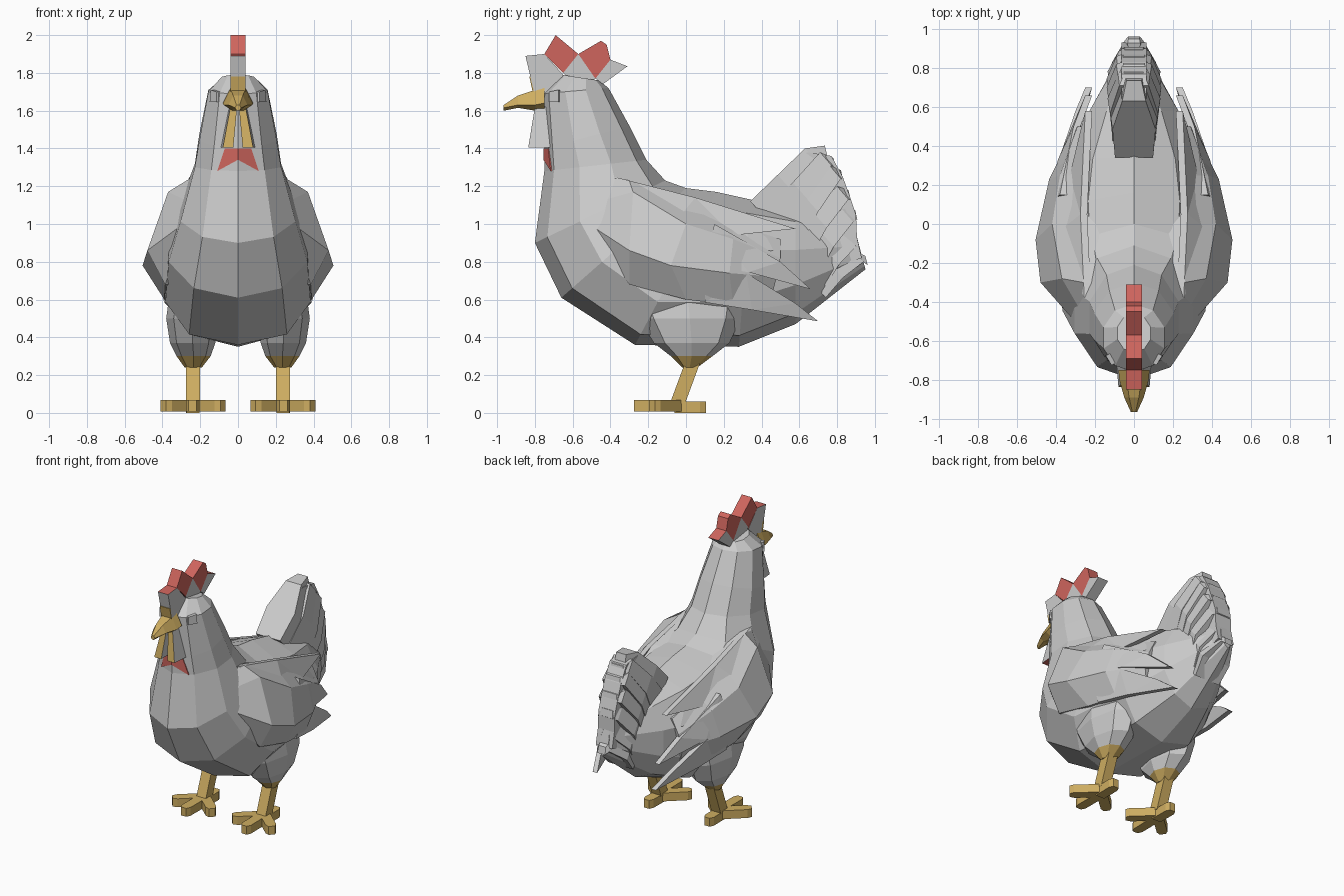
import bpy, bmesh
from math import sin, cos, pi
from mathutils import Vector

if "Cube" in bpy.data.objects:
    bpy.data.objects.remove(bpy.data.objects["Cube"])


def material(name, rgb):
    m = bpy.data.materials.new(name)
    m.diffuse_color = (*rgb, 1)
    m.use_nodes = True
    m.node_tree.nodes["Principled BSDF"].inputs["Base Color"].default_value = m.diffuse_color
    return m


GREY = material("feather_grey", (0.8, 0.8, 0.8))
RED = material("comb_red", (0.62, 0.13, 0.11))
GOLD = material("beak_gold", (0.62, 0.42, 0.12))
MATS = [GREY, RED, GOLD]


def loft(name, rings, mat=0, paint=None, sx=1):
    """Skin a list of equal-length closed rings, with flat end caps."""
    bm = bmesh.new()
    vs = [[bm.verts.new((p[0] * sx, p[1], p[2])) for p in r] for r in rings]
    n = len(vs[0])
    for a, b in zip(vs, vs[1:]):
        for i in range(n):
            j = (i + 1) % n
            bm.faces.new((a[i], a[j], b[j], b[i]))
    bm.faces.new(vs[0])
    bm.faces.new(vs[-1])
    bmesh.ops.recalc_face_normals(bm, faces=bm.faces)
    for f in bm.faces:
        f.material_index = mat
        if paint:
            f.material_index = paint(f.calc_center_median(), f.normal, mat)
    me = bpy.data.meshes.new(name)
    bm.to_mesh(me)
    bm.free()
    for m in MATS:
        me.materials.append(m)
    ob = bpy.data.objects.new(name, me)
    bpy.context.collection.objects.link(ob)
    return ob


def prism(name, pts, offset, mat=0, paint=None, sx=1):
    """Extrude a 3D outline along an offset."""
    o = Vector(offset)
    return loft(name, [pts, [Vector(p) + o for p in pts]], mat, paint, sx)


def slab(name, yz, half, mat=0, paint=None):
    return prism(name, [(-half, y, z) for y, z in yz], (2 * half, 0, 0), mat, paint)


def oval(front, back, w, boxy=0, n=10):
    """Ring between a front/bottom point and a back/top point; boxy squares off the bottom."""
    f, b = Vector((0, *front)), Vector((0, *back))
    c, h = (f + b) / 2, (f - b) / 2
    ring = []
    for i in range(n):
        u, v = cos(2 * pi * i / n), sin(2 * pi * i / n)
        if u > 0:
            u, v = u ** (1 - boxy), (1 if v > 0 else -1) * abs(v) ** (1 - boxy * .6)
        ring.append(c + h * u + Vector((w * v, 0, 0)))
    return ring


def flat(x, y, z, rx, ry, n=8):
    return [(x + rx * cos(2 * pi * i / n), y + ry * sin(2 * pi * i / n), z)
            for i in range(n)]


def rect(y, z, half, dy, dz):
    """Rectangle across x, with thickness along (dy, dz)."""
    return [(-half, y, z), (half, y, z), (half * 1.1, y + dy, z + dz), (-half * 1.1, y + dy, z + dz)]


# Head, neck and body in one skin
loft("body", [oval(*r) for r in [
    ((-.66, 1.79), (-.46, 1.76), .09), ((-.76, 1.69), (-.41, 1.72), .165),
    ((-.75, 1.4), (-.30, 1.52), .215), ((-.75, 1.28), (-.21, 1.34), .24),
    ((-.80, .9), (-.11, 1.23), .32), ((-.66, .61), (.0, 1.19), .385, .1),
    ((-.27, .36), (.16, 1.17), .40, .3), ((.28, .35), (.34, 1.13), .36, .2),
    ((.58, .47), (.58, 1.07), .24), ((.95, .76), (.9, .95), .035)]])


# Comb: grey base with red points and a red rim; gold strip over the beak
def rim(c, n, mat):
    return 1 if n.z > 0.3 else mat


slab("comb_front", [(-.85, 1.89), (-.75, 1.9), (-.65, 1.79), (-.70, 1.68), (-.80, 1.68)], .04, 0, rim)
slab("beak_bridge", [(-.829, 1.78), (-.81, 1.78), (-.79, 1.69), (-.81, 1.69)], .04, 2)
slab("comb_point_front", [(-.75, 1.9), (-.69, 2.0), (-.57, 1.9), (-.65, 1.8)], .04, 1)
slab("comb_middle", [(-.65, 1.8), (-.57, 1.9), (-.48, 1.77), (-.55, 1.7)], .04)
slab("comb_point_back", [(-.57, 1.9), (-.45, 1.97), (-.42, 1.95), (-.40, 1.87), (-.48, 1.77)], .04, 1)
slab("comb_back", [(-.48, 1.77), (-.40, 1.87), (-.31, 1.835), (-.44, 1.74)], .04, 0, rim)

# Beak
loft("beak", [[(-w, y, m), (-w * .5, y, t), (w * .5, y, t), (w, y, m), (w * .4, y, b), (-w * .4, y, b)]
              for y, w, t, m, b in [(-.75, .08, 1.72, 1.64, 1.60), (-.80, .075, 1.71, 1.63, 1.60),
                                    (-.89, .05, 1.68, 1.63, 1.615), (-.965, .016, 1.63, 1.615, 1.60)]], 2)

# Tail: a core with a fan of overlapping feathers
slab("tail_core", [(.36, 1.1), (.64, 1.38), (.77, 1.36), (.83, 1.25), (.87, 1.14), (.90, 1.05),
                   (.905, .93), (.93, .82), (.6, .7)], .065)
fan = [((.34, 1.12), (.63, 1.40), (.735, 1.415), .13, .055),
       ((.42, 1.06), (.71, 1.38), (.78, 1.35), .145, .068),
       ((.48, 1.00), (.76, 1.31), (.82, 1.285), .15, .075),
       ((.53, .94), (.80, 1.20), (.86, 1.18), .15, .075),
       ((.58, .86), (.825, 1.08), (.895, 1.075), .145, .065),
       ((.62, .80), (.84, .95), (.90, .94), .13, .055),
       ((.62, .74), (.88, .87), (.95, .83), .12, .04)]
for i, (root, mid, tip, w0, w1) in enumerate(fan):
    loft(f"tail_feather_{i + 1}", [rect(*root, w0 * .75, .12, -.13),
                                   rect((root[0] + mid[0]) / 2, (root[1] + mid[1]) / 2, w0 * .85, .08, -.09),
                                   rect(*mid, w1 * 1.1, .06, -.07),
                                   rect(*tip, w1 * .7, .012, -.05)])


def wattle_paint(c, n, mat):
    return 1 if n.z < -0.8 else 2 if n.y < -0.6 else mat


for side, s in (("left", -1), ("right", 1)):
    # Wattle: gold front, grey side, red underside
    loft(side + "_wattle", [[(.005, -.80, 1.62), (.04, -.80, 1.62), (.05, -.70, 1.62), (.005, -.70, 1.62)],
                            [(.025, -.835, 1.405), (.08, -.835, 1.405), (.09, -.72, 1.405), (.025, -.72, 1.405)]],
         0, wattle_paint, s)
    # Red throat patch
    prism(side + "_throat_patch", [(0, -.755, 1.40), (.07, -.73, 1.40), (.11, -.716, 1.28), (0, -.755, 1.34)],
          (0, .03, 0), 1, None, s)
    # Eye
    prism(side + "_eye", [(.115, -.725, 1.645), (.115, -.725, 1.70), (.145, -.675, 1.71), (.15, -.675, 1.645)],
          (-.04, .02, 0), 0, None, s)
    # Wing: shoulder shell tapering back, with feather blades behind
    wing = [[(.24, -.39, 1.25), (.265, -.46, 1.12), (.29, -.515, 1.0), (.32, -.45, .87)],
            [(.26, -.30, 1.23), (.37, -.28, 1.17), (.48, -.30, .86), (.385, -.30, .68)],
            [(.28, 0, 1.13), (.42, 0, 1.0), (.505, -.08, .78), (.39, 0, .60)],
            [(.27, .25, 1.0), (.38, .25, .92), (.435, .23, .74), (.36, .25, .57)],
            [(.24, .50, .92), (.29, .50, .82), (.31, .48, .72), (.27, .45, .60)]]
    loft(side + "_wing", [r + [(.2, r[3][1], r[3][2]), (.17, r[0][1], r[0][2])] for r in wing], 0, None, s)
    blades = [("upper", [(.255, -.38, 1.25), (.275, .05, 1.14), (.25, .58, .975), (.33, .25, .94), (.40, -.05, 1.02)]),
              ("middle", [(.38, .15, 1.0), (.31, .5, .80), (.25, .66, .655), (.39, .33, .745), (.45, .10, .78)]),
              ("lower", [(.45, .10, .80), (.39, .32, .74), (.30, .58, .58), (.25, .70, .485), (.35, .35, .545), (.39, .10, .585)])]
    for label, pts in blades:
        ob = prism(f"{side}_{label}_wing_feather", pts, (-.035, 0, 0), 0, None, s)
        ob.modifiers.new("facets", "TRIANGULATE")
    # Thigh flaring into the body, and its gold cuff
    loft(side + "_thigh", [flat(.20, .0, .72, .15, .34), flat(.245, .02, .50, .135, .27),
                           flat(.24, .03, .37, .12, .20), flat(.235, .03, .30, .09, .11)], 0, None, s)
    loft(side + "_leg_cuff", [flat(.235, .03, .30, .09, .11), flat(.237, .02, .24, .045, .04)], 2, None, s)
    # Shank
    loft(side + "_leg", [[(.237 + a * .037, y + b * .04, z) for a, b in ((-1, -1), (1, -1), (1, 1), (-1, 1))]
                         for y, z in [(.04, .28), (-.045, .05)]], 2, None, s)
    # Toes
    for name, tip in [("inner", (.08, -.18)), ("middle", (.24, -.275)),
                      ("outer", (.395, -.18)), ("back", (.24, .105))]:
        base, end = Vector((.238, -.04, 0)), Vector((*tip, 0))
        d = (end - base).normalized()
        p = Vector((-d.y, d.x, 0)) * .035
        base -= d * .02
        drop = 0 if name == "back" else .008
        prism(f"{side}_{name}_toe", [q + Vector((0, 0, drop)) for q in (
            base + p, base - p, end - d * .03 - p, end - p * .6, end + p * .6, end - d * .03 + p)],
            (0, 0, .06), 2, None, s)
